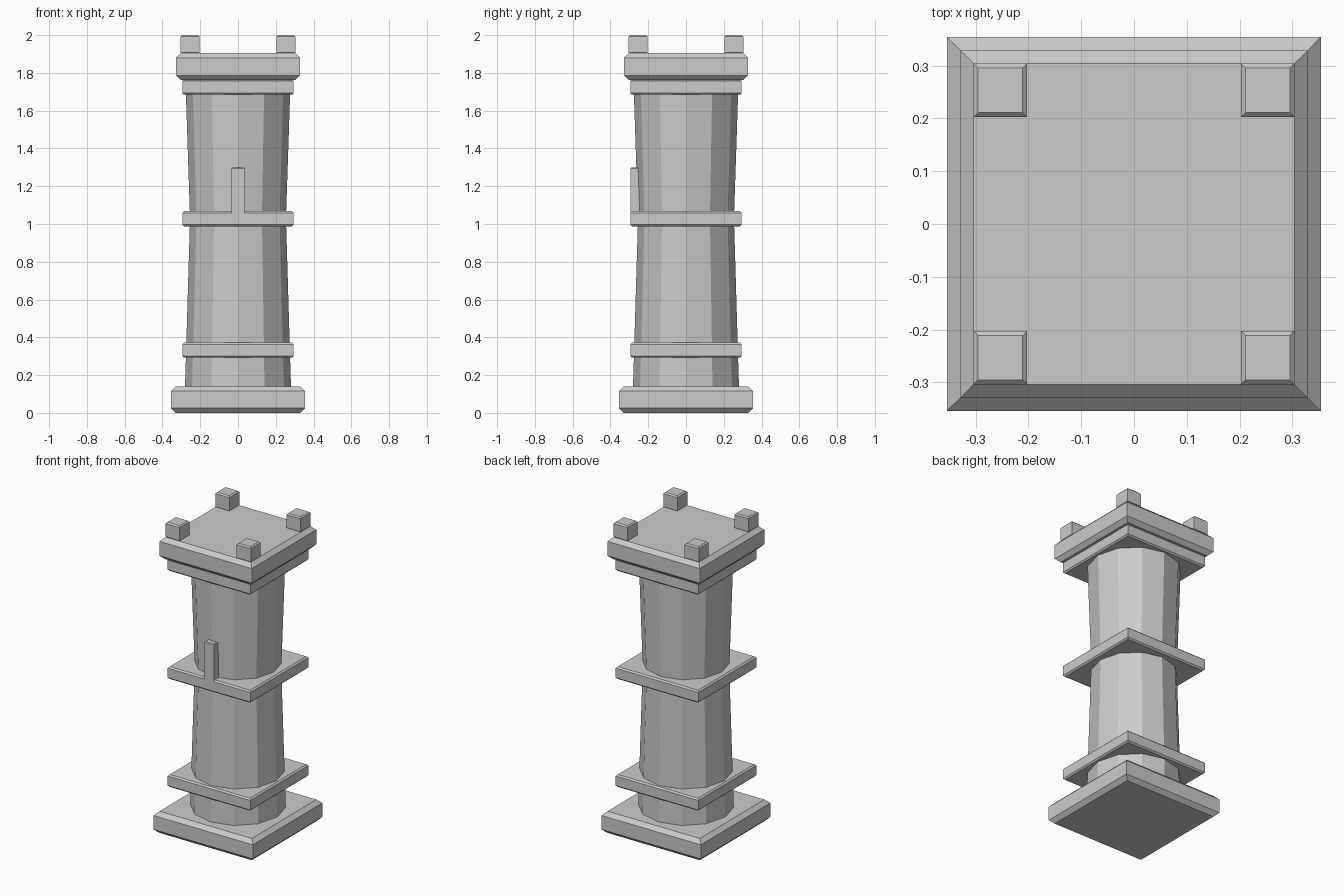
import bpy, bmesh, math

if "Cube" in bpy.data.objects:
    bpy.data.objects.remove(bpy.data.objects["Cube"])


def finish(name, bm):
    bmesh.ops.recalc_face_normals(bm, faces=bm.faces)
    mesh = bpy.data.meshes.new(name)
    bm.to_mesh(mesh)
    bm.free()
    obj = bpy.data.objects.new(name, mesh)
    bpy.context.collection.objects.link(obj)
    return obj


def block(name, x, y, z, bevel):
    """Chamfered box from (min, max) ranges; top and bottom rims are chamfered."""
    bm = bmesh.new()
    bmesh.ops.create_cube(bm, size=1)
    for v in bm.verts:
        for i, (lo, hi) in enumerate((x, y, z)):
            v.co[i] = hi if v.co[i] > 0 else lo
    rims = [e for e in bm.edges if abs(e.verts[0].co.z - e.verts[1].co.z) < 1e-6]
    bmesh.ops.bevel(bm, geom=rims, offset=bevel, segments=1, affect='EDGES')
    return finish(name, bm)


def slab(name, half, z0, z1, bevel):
    return block(name, (-half, half), (-half, half), (z0, z1), bevel)


def shaft(name, profile, sides):
    """Faceted column through (z, radius) rings."""
    bm = bmesh.new()
    rings = [[bm.verts.new((r * math.cos(a), r * math.sin(a), z))
              for a in (2 * math.pi * i / sides for i in range(sides))]
             for z, r in profile]
    for low, high in zip(rings, rings[1:]):
        for i in range(sides):
            j = (i + 1) % sides
            bm.faces.new((low[i], low[j], high[j], high[i]))
    bm.faces.new(rings[0])
    bm.faces.new(rings[-1])
    return finish(name, bm)


# Plinth and waisted twelve-sided shaft
slab("base_plinth", 0.354, 0.0, 0.14, 0.025)
shaft("tower_shaft", [(0.12, 0.281), (1.03, 0.254), (1.72, 0.277)], 12)

# Square bands around the shaft
slab("lower_band", 0.295, 0.292, 0.372, 0.009)
slab("middle_band", 0.295, 0.988, 1.068, 0.009)
slab("neck_band", 0.295, 1.685, 1.765, 0.009)

# Top platform and its corner battlements
slab("top_platform", 0.329, 1.762, 1.905, 0.025)
for sx, side in ((-1, "left"), (1, "right")):
    for sy, end in ((-1, "front"), (1, "back")):
        block(f"battlement_{end}_{side}",
              sorted((sx * 0.203, sx * 0.304)), sorted((sy * 0.203, sy * 0.304)),
              (1.9, 2.0), 0.008)

# Narrow window slit on the front
block("window_slit", (-0.035, 0.035), (-0.295, -0.225), (1.0, 1.3), 0.005)
